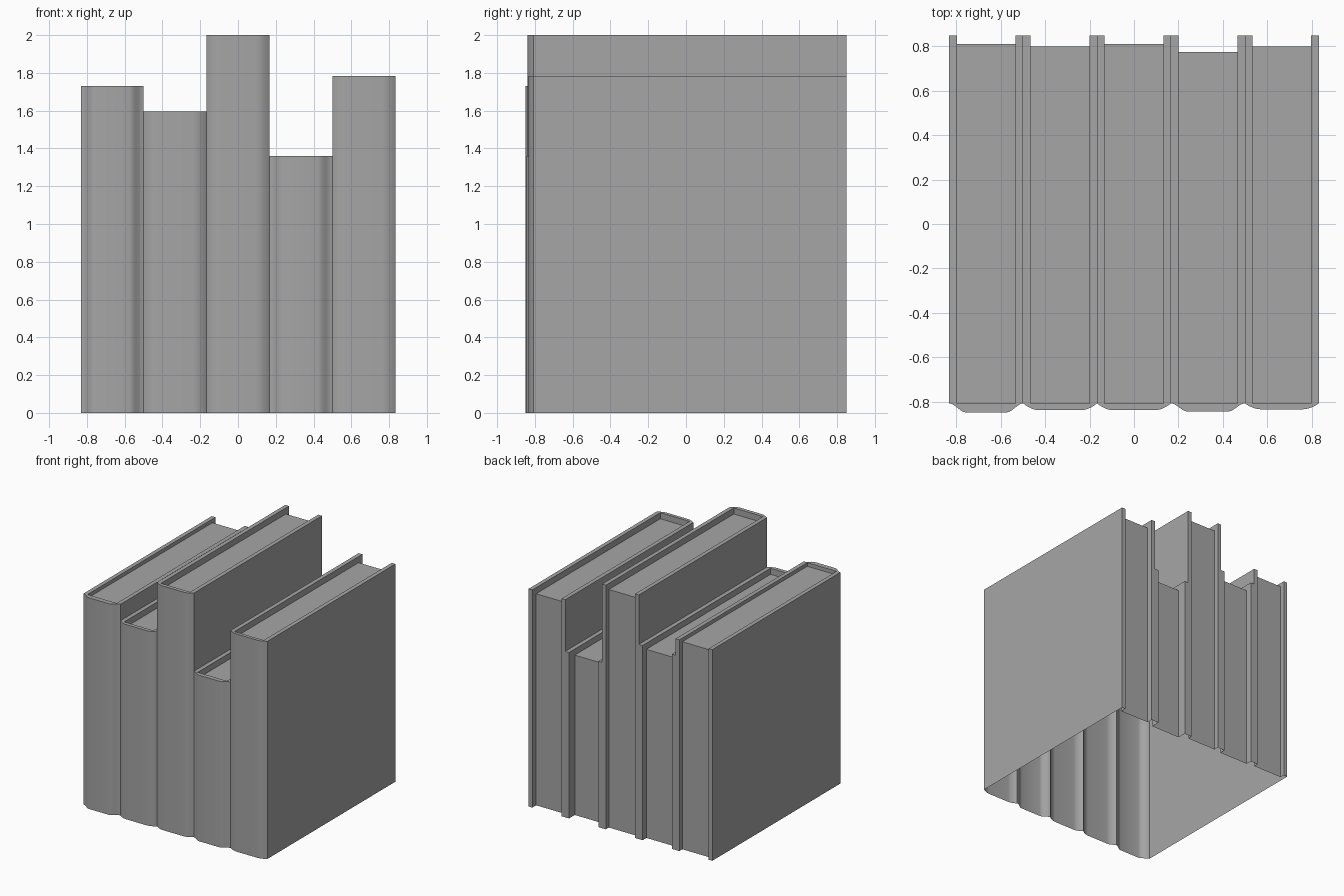
import bpy
import bmesh
from math import radians

cube = bpy.data.objects.get("Cube")
if cube:
    bpy.data.objects.remove(cube, do_unlink=True)

grey = bpy.data.materials.new("plain grey")
grey.use_nodes = True
colour = (0.38, 0.38, 0.38, 1)
grey.diffuse_color = colour
grey.node_tree.nodes["Principled BSDF"].inputs["Base Color"].default_value = colour

WIDTH, BACK, HINGE, BOARD, CORNER = 0.333, 0.849, -0.808, 0.034, 0.075
HALF, INNER = WIDTH / 2, WIDTH / 2 - BOARD


def wall(bm, path, low, high):
    """Upright faces along a plan path, facing right of its direction."""
    for (ax, ay), (bx, by) in zip(path, path[1:]):
        bm.faces.new([bm.verts.new(p) for p in
                      ((ax, ay, low), (bx, by, low), (bx, by, high), (ax, ay, high))])


def cap(bm, outline, z):
    bm.faces.new([bm.verts.new((x, y, z)) for x, y in outline])


def finish(bm, name, x):
    bmesh.ops.remove_doubles(bm, verts=bm.verts, dist=0.0001)
    mesh = bpy.data.meshes.new(name)
    bm.to_mesh(mesh)
    bm.free()
    mesh.materials.append(grey)
    obj = bpy.data.objects.new(name, mesh)
    obj.location.x = x
    bpy.context.collection.objects.link(obj)
    bpy.ops.object.select_all(action="DESELECT")
    obj.select_set(True)
    bpy.context.view_layer.objects.active = obj
    bpy.ops.object.shade_smooth_by_angle(angle=radians(35))


def rounded(t):
    return 1 - (1 - t) ** 2


def sloped(t):
    return t * t * (3 - 2 * t)


def cover(name, x, height, left_z, right_z, spine_y, ease, page_back, recess):
    bm = bmesh.new()
    # Spine, curved at both corners
    steps = [i / 6 for i in range(7)]
    corner = [(-HALF + CORNER * t, HINGE + (spine_y - HINGE) * ease(t)) for t in steps]
    spine = corner + [(-px, py) for px, py in reversed(corner)]
    wall(bm, spine, 0, height)
    # Outer board faces, only where they rise above the neighbour
    if right_z < height:
        wall(bm, [(HALF, HINGE), (HALF, BACK)], right_z, height)
    if left_z < height:
        wall(bm, [(-HALF, BACK), (-HALF, HINGE)], left_z, height)
    # Board ends overhanging the pages
    wall(bm, [(HALF, BACK), (INNER, BACK), (INNER, page_back)], 0, height)
    wall(bm, [(-INNER, page_back), (-INNER, BACK), (-HALF, BACK)], 0, height)
    # Inside lip and top rim
    lip = [(INNER, page_back), (INNER, HINGE), (-INNER, HINGE), (-INNER, page_back)]
    wall(bm, lip, height - recess, height)
    cap(bm, spine + [(HALF, BACK), (INNER, BACK)] + lip
        + [(-INNER, BACK), (-HALF, BACK)], height)
    finish(bm, name, x)


def pages(name, x, top, page_back):
    bm = bmesh.new()
    cap(bm, [(-INNER, HINGE), (INNER, HINGE), (INNER, page_back), (-INNER, page_back)], top)
    wall(bm, [(INNER, page_back), (-INNER, page_back)], 0, top)
    finish(bm, name, x)


# Height, spine front, spine corner shape, page back edge and page recess
books = [(1.73, -0.849, sloped, 0.81, 0.03), (1.595, -0.839, rounded, 0.80, 0.05),
         (2.0, -0.839, rounded, 0.81, 0.05), (1.36, -0.845, sloped, 0.775, 0.05),
         (1.783, -0.835, rounded, 0.80, 0.05)]
heights = [0] + [b[0] for b in books] + [0]
for i, (height, spine_y, ease, page_back, recess) in enumerate(books):
    x = (i - 2) * WIDTH
    cover("book_%d_cover" % (i + 1), x, height, heights[i], heights[i + 2],
          spine_y, ease, page_back, recess)
    pages("book_%d_pages" % (i + 1), x, height - recess, page_back)
